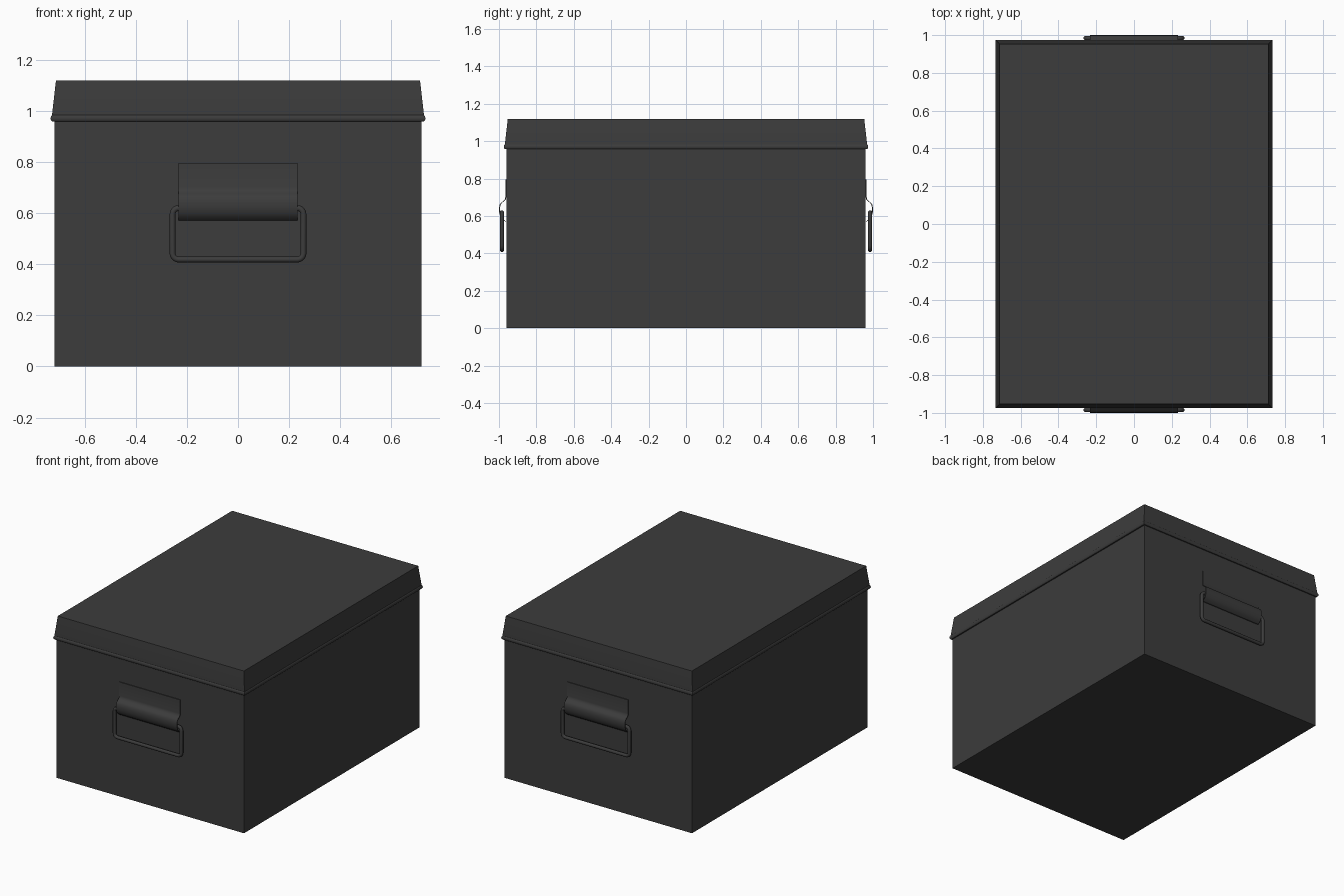
import bpy, bmesh, math

if "Cube" in bpy.data.objects:
    bpy.data.objects.remove(bpy.data.objects["Cube"])

mat = bpy.data.materials.new("dark_metal")
mat.diffuse_color = (0.045, 0.045, 0.045, 1)
mat.use_nodes = True
mat.node_tree.nodes["Principled BSDF"].inputs["Base Color"].default_value = mat.diffuse_color


def finish(name, bm, angle=35):
    bmesh.ops.recalc_face_normals(bm, faces=bm.faces)
    me = bpy.data.meshes.new(name)
    bm.to_mesh(me)
    bm.free()
    ob = bpy.data.objects.new(name, me)
    bpy.context.collection.objects.link(ob)
    me.materials.append(mat)
    bpy.ops.object.select_all(action='DESELECT')
    ob.select_set(True)
    bpy.context.view_layer.objects.active = ob
    bpy.ops.object.shade_smooth_by_angle(angle=math.radians(angle))
    return ob


def bridge(bm, rings, closed=False):
    n = len(rings[0])
    pairs = list(zip(rings, rings[1:]))
    if closed:
        pairs.append((rings[-1], rings[0]))
    for a, b in pairs:
        for i in range(n):
            j = (i + 1) % n
            bm.faces.new((a[i], a[j], b[j], b[i]))


def stacked_box(name, sections):
    """Stack of rectangles (half x, half y, z), capped at both ends."""
    bm = bmesh.new()
    rings = [[bm.verts.new((sx * x, sy * y, z))
              for sx, sy in ((-1, -1), (1, -1), (1, 1), (-1, 1))]
             for x, y, z in sections]
    bridge(bm, rings)
    bm.faces.new(rings[0])
    bm.faces.new(rings[-1])
    return finish(name, bm)


BX, BY = 0.718, 0.96

# Box body
stacked_box("box_body", [(BX, BY, 0), (BX, BY, 0.965)])

# Lid: rolled lip, then slightly tapered sides
lip = [(0.0, 0.957), (0.008, 0.957), (0.013, 0.962), (0.015, 0.969),
       (0.014, 0.977), (0.009, 0.983), (0.009, 0.987), (-0.006, 1.118)]
stacked_box("lid", [(BX + d, BY + d - 0.001, z) for d, z in lip])


# Folded bracket plate holding the handle
def bracket(name, side):
    prof = [(0.966, 0.795), (0.966, 0.70), (0.969, 0.688), (0.978, 0.678),
            (0.990, 0.670), (0.997, 0.658), (1.0, 0.640), (0.999, 0.620),
            (0.994, 0.600), (0.984, 0.583), (0.966, 0.570)]
    inner = [(y - 0.005, z) for y, z in reversed(prof)]
    bm = bmesh.new()
    rings = [[bm.verts.new((x, side * y, z)) for y, z in prof + inner]
             for x in (-0.233, 0.233)]
    bridge(bm, rings)
    for r in rings:
        n = len(r)
        for i in range(n // 2 - 1):
            bm.faces.new((r[i], r[i + 1], r[n - 2 - i], r[n - 1 - i]))
    return finish(name, bm)


# Rounded rectangular wire handle
def handle(name, side):
    rod, hw, z0, z1, rad, yc = 0.0115, 0.256, 0.418, 0.619, 0.024, 0.984
    bm = bmesh.new()
    rings = []
    corners = [(hw - rad, z1 - rad), (-hw + rad, z1 - rad),
               (-hw + rad, z0 + rad), (hw - rad, z0 + rad)]
    for c, (cx, cz) in enumerate(corners):
        for k in range(6):
            a = math.radians(90 * c + 18 * k)
            ring = []
            for s in range(12):
                t = 2 * math.pi * s / 12
                r = rad + rod * math.cos(t)
                ring.append(bm.verts.new((cx + r * math.cos(a),
                                          side * (yc + rod * math.sin(t)),
                                          cz + r * math.sin(a))))
            rings.append(ring)
    bridge(bm, rings, closed=True)
    return finish(name, bm, 40)


for label, side in (("front", -1), ("back", 1)):
    bracket(label + "_handle_bracket", side)
    handle(label + "_handle", side)
